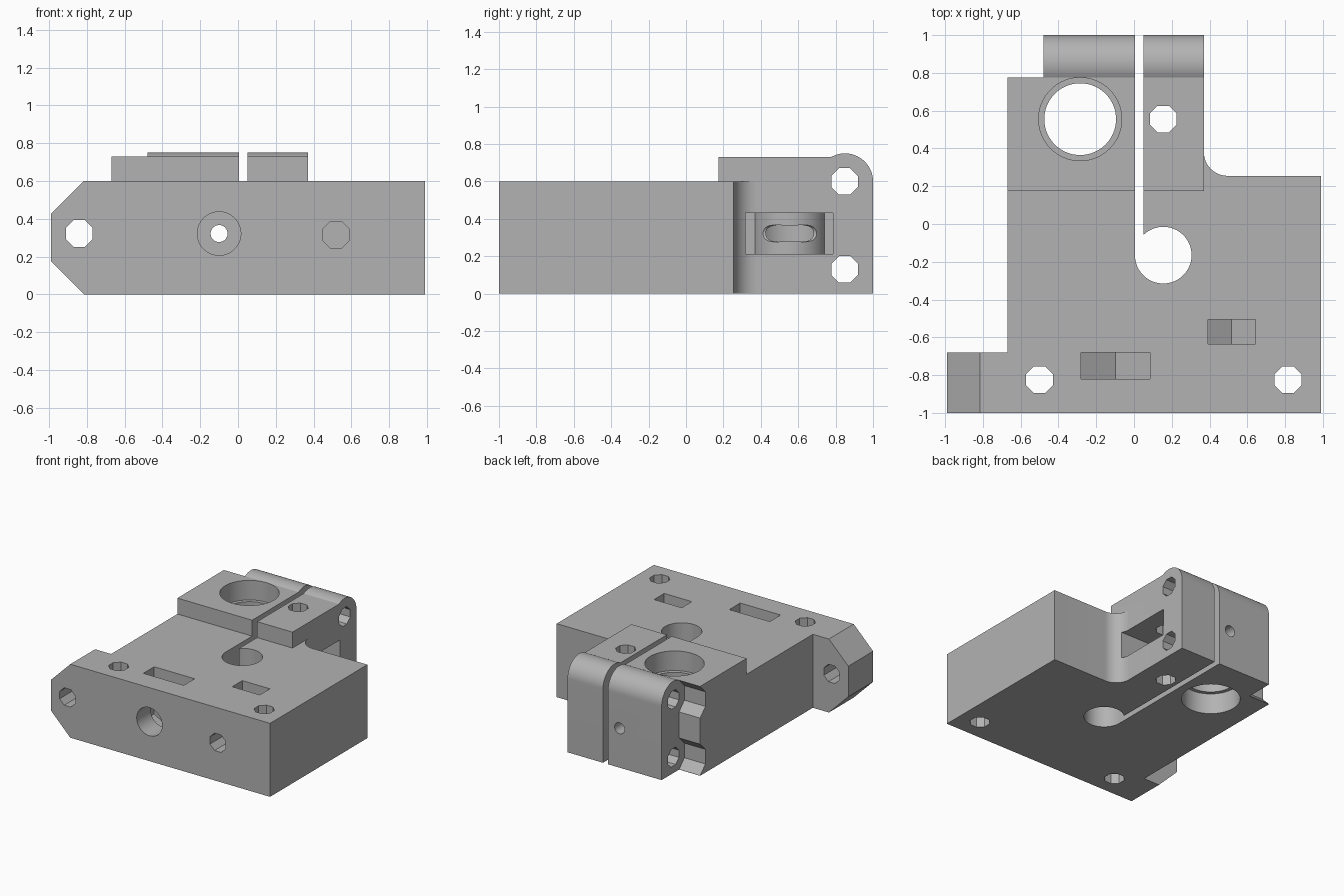
import bpy, bmesh, math
from mathutils import Vector

if "Cube" in bpy.data.objects:
    bpy.data.objects.remove(bpy.data.objects["Cube"], do_unlink=True)

grey = bpy.data.materials.new("plain_grey")
grey.use_nodes = True
GREY = (0.45, 0.45, 0.45, 1)
grey.diffuse_color = GREY
grey.node_tree.nodes["Principled BSDF"].inputs["Base Color"].default_value = GREY

PLACE = {
    "x": lambda a, b, h: (h, a, b),
    "y": lambda a, b, h: (a, h, b),
    "z": lambda a, b, h: (a, b, h),
}


def prism(name, pts, axis, lo, hi):
    """Extrude a 2D outline along an axis."""
    bm = bmesh.new()
    base = bm.faces.new([bm.verts.new(PLACE[axis](a, b, lo)) for a, b in pts])
    ext = bmesh.ops.extrude_face_region(bm, geom=[base])
    verts = [g for g in ext["geom"] if isinstance(g, bmesh.types.BMVert)]
    bmesh.ops.translate(bm, verts=verts, vec=Vector(PLACE[axis](0, 0, hi - lo)))
    bmesh.ops.recalc_face_normals(bm, faces=bm.faces)
    mesh = bpy.data.meshes.new(name)
    bm.to_mesh(mesh)
    bm.free()
    mesh.materials.append(grey)
    obj = bpy.data.objects.new(name, mesh)
    bpy.context.collection.objects.link(obj)
    return obj


def arc(cx, cy, r, start, end, steps):
    return [(cx + r * math.cos(math.radians(start + (end - start) * i / steps)),
             cy + r * math.sin(math.radians(start + (end - start) * i / steps)))
            for i in range(steps + 1)]


def rect(a0, a1, b0, b1):
    return [(a0, b0), (a1, b0), (a1, b1), (a0, b1)]


def circle(a, b, r, n=64):
    return arc(a, b, r, 0, 360, n)[:-1]


def octagon(a, b, apothem):
    r = apothem / math.cos(math.pi / 8)
    return arc(a, b, r, 22.5, 382.5, 8)[:-1]


def combine(target, tool, operation):
    """Apply a boolean and discard the tool."""
    tool.hide_render = True
    mod = target.modifiers.new("combine", "BOOLEAN")
    mod.operation, mod.solver, mod.object = operation, "EXACT", tool
    deps = bpy.context.evaluated_depsgraph_get()
    mesh = bpy.data.meshes.new_from_object(target.evaluated_get(deps))
    target.modifiers.clear()
    target.data = mesh
    bpy.data.objects.remove(tool, do_unlink=True)


# Main slab with a filleted inner corner
outline = [(-0.67, -1), (0.99, -1), (0.99, 0.255)]
outline += arc(0.495, 0.38, 0.125, 270, 180, 12)
outline += [(0.37, 0.775), (-0.67, 0.775)]
block = prism("clamp_block", outline, "z", 0, 0.6)

# Chamfered side ear, raised deck, and rounded rear clamp
ear = [(-0.6, 0), (-0.6, 0.6), (-0.815, 0.6), (-0.99, 0.425), (-0.99, 0.175), (-0.815, 0)]
rear = [(0.7, 0), (1, 0)] + arc(0.85, 0.6, 0.15, 0, 120, 24) + [(0.7, 0.73)]
for part in (
    prism("side_ear", ear, "y", -1, -0.68),
    prism("raised_deck", rect(-0.67, 0.37, 0.175, 0.775), "z", 0.4, 0.73),
    prism("rear_clamp", rear, "x", -0.48, 0.37),
):
    combine(block, part, "UNION")

# Side slot that stops around a thin sleeve of the large bore
slot = prism("slot_cutter", rect(0.317, 0.785, 0.212, 0.432), "x", -0.21, 0.5)
combine(slot, prism("sleeve", circle(-0.285, 0.555, 0.2), "z", 0, 0.7), "DIFFERENCE")
cutters = [slot]

# Large bore with wider seats at both ends
for r, lo, hi in ((0.19, -0.1, 0.9), (0.22, 0.57, 0.9), (0.22, -0.1, 0.17)):
    cutters.append(prism("bore_cutter", circle(-0.285, 0.555, r), "z", lo, hi))

# Flexure relief hole and slit
cutters.append(prism("relief_cutter", circle(0.155, -0.165, 0.15), "z", -0.1, 0.9))
cutters.append(prism("slit_cutter", rect(0.005, 0.05, -0.165, 1.1), "z", -0.1, 0.9))

# Vertical bolt holes
for x, y in ((-0.5, -0.825), (0.815, -0.825), (0.155, 0.555)):
    cutters.append(prism("bolt_cutter", octagon(x, y, 0.071), "z", -0.1, 0.9))

# Clamp bolt holes across the rear, with head recesses on one side
for z in (0.13, 0.6):
    cutters.append(prism("clamp_bolt_cutter", octagon(0.848, z, 0.071), "x", -0.8, 0.5))
    cutters.append(prism("head_recess_cutter", octagon(0.85, z, 0.144), "x", -0.8, -0.48))

# Front holes: ear hole, blind bolt hole, stepped long hole
cutters.append(prism("ear_hole_cutter", octagon(-0.84, 0.322, 0.071), "y", -1.1, -0.6))
cutters.append(prism("blind_hole_cutter", octagon(0.518, 0.315, 0.071), "y", -1.1, -0.4))
cutters.append(prism("front_bore_cutter", circle(-0.1, 0.322, 0.115), "y", -1.1, -0.45))
cutters.append(prism("long_hole_cutter", circle(-0.1, 0.322, 0.045, 32), "y", -1.1, 1.1))

# Nut pockets open at the top with a V-shaped floor
for x, half, y0, y1 in ((-0.098, 0.183, -0.82, -0.68), (0.517, 0.125, -0.635, -0.505)):
    side = half / math.sqrt(3)
    pocket = [(x - half, 0.8), (x - half, 0.32 - side), (x, 0.32 - 2 * side),
              (x + half, 0.32 - side), (x + half, 0.8)]
    cutters.append(prism("nut_pocket_cutter", pocket, "y", y0, y1))

for cutter in cutters:
    combine(block, cutter, "DIFFERENCE")

# Smooth round surfaces, keep edges sharp
bpy.ops.object.select_all(action="DESELECT")
block.select_set(True)
bpy.context.view_layer.objects.active = block
bpy.ops.object.shade_smooth_by_angle(angle=math.radians(25))
